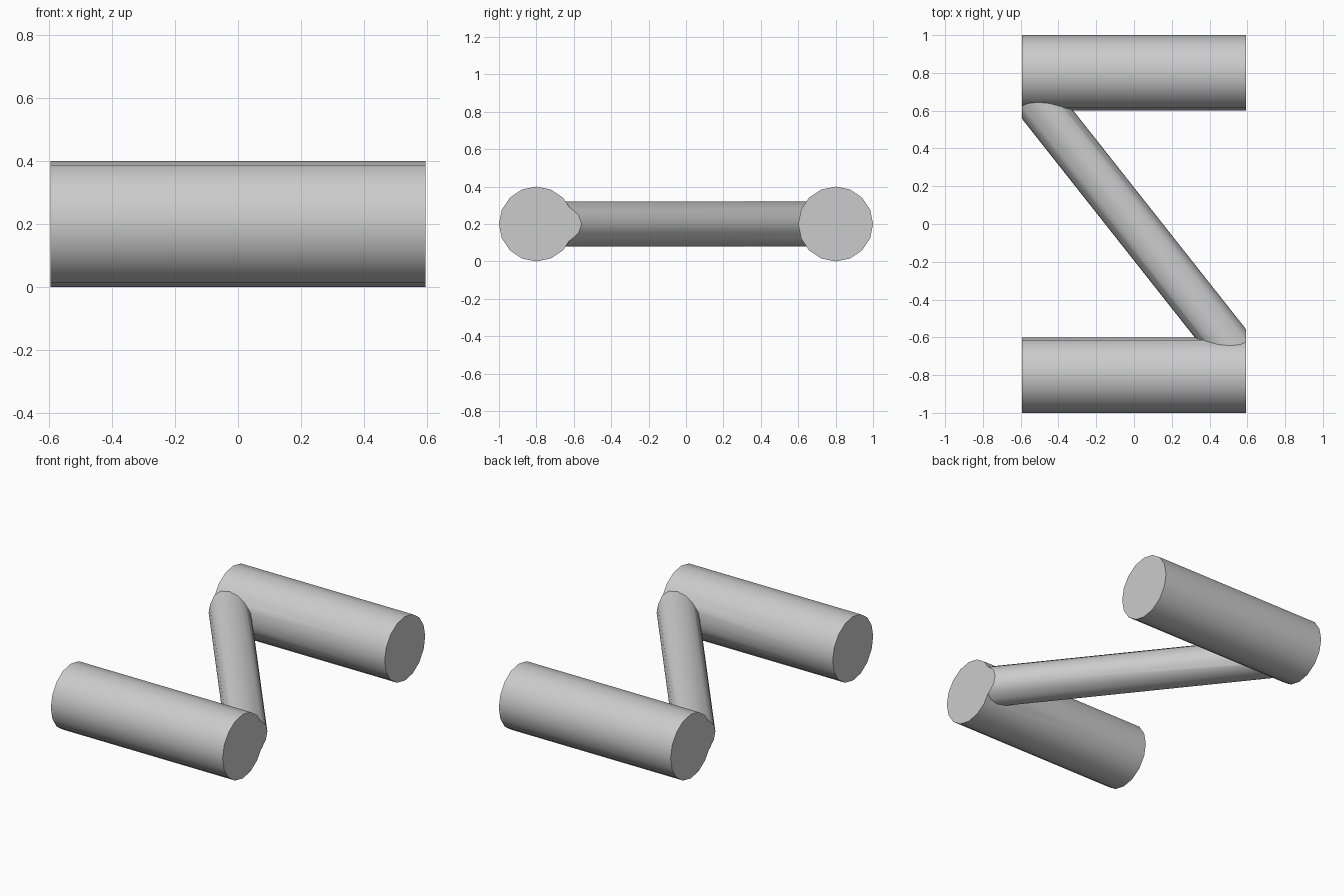
import bpy
import bmesh
from math import radians
from mathutils import Matrix, Vector

HALF = 0.594      # half length of the bars
AXIS_Z = 0.2

cube = bpy.data.objects.get("Cube")
if cube:
    bpy.data.objects.remove(cube, do_unlink=True)

grey = bpy.data.materials.new("plain_grey")
grey.use_nodes = True
colour = (0.6, 0.6, 0.6, 1)
grey.diffuse_color = colour
grey.node_tree.nodes["Principled BSDF"].inputs["Base Color"].default_value = colour


def rod(name, start, end, radius, sides=16):
    """Cylinder running between two points."""
    start, end = Vector(start), Vector(end)
    way = (end - start).normalized()
    side = Vector((0, 0, 1)).cross(way)
    frame = Matrix((side, way.cross(side), way)).transposed().to_4x4()
    bm = bmesh.new()
    bmesh.ops.create_cone(bm, cap_ends=True, segments=sides, radius1=radius,
                          radius2=radius, depth=(end - start).length,
                          matrix=Matrix.Translation((start + end) / 2) @ frame)
    mesh = bpy.data.meshes.new(name)
    bm.to_mesh(mesh)
    bm.free()
    mesh.materials.append(grey)
    obj = bpy.data.objects.new(name, mesh)
    bpy.context.collection.objects.link(obj)
    return obj


# Two parallel bars and the diagonal brace, left long for trimming
frame = rod("z_frame", (-0.8, -0.8, AXIS_Z), (0.8, -0.8, AXIS_Z), 0.2)
back_bar = rod("back_bar", (-0.8, 0.8, AXIS_Z), (0.8, 0.8, AXIS_Z), 0.2)
brace = rod("diagonal_brace", (-0.632, 0.8, AXIS_Z), (0.632, -0.8, AXIS_Z), 0.12)

# Weld the three into one solid
for part in (brace, back_bar):
    weld = frame.modifiers.new("weld_" + part.name, 'BOOLEAN')
    weld.operation = 'UNION'
    weld.solver = 'EXACT'
    weld.object = part
bpy.context.view_layer.objects.active = frame
frame.select_set(True)
for name in [m.name for m in frame.modifiers]:
    bpy.ops.object.modifier_apply(modifier=name)
for part in (brace, back_bar):
    bpy.data.objects.remove(part, do_unlink=True)

# Trim both ends flush and cap them
bm = bmesh.new()
bm.from_mesh(frame.data)
for sign in (-1, 1):
    cut = bmesh.ops.bisect_plane(bm, geom=bm.verts[:] + bm.edges[:] + bm.faces[:],
                                 plane_co=(sign * HALF, 0, 0),
                                 plane_no=(sign, 0, 0), clear_outer=True)
    rim = [e for e in cut["geom_cut"] if isinstance(e, bmesh.types.BMEdge)]
    bmesh.ops.edgeloop_fill(bm, edges=rim)
bmesh.ops.recalc_face_normals(bm, faces=bm.faces[:])
bm.to_mesh(frame.data)
bm.free()

bpy.ops.object.shade_smooth_by_angle(angle=radians(30))
